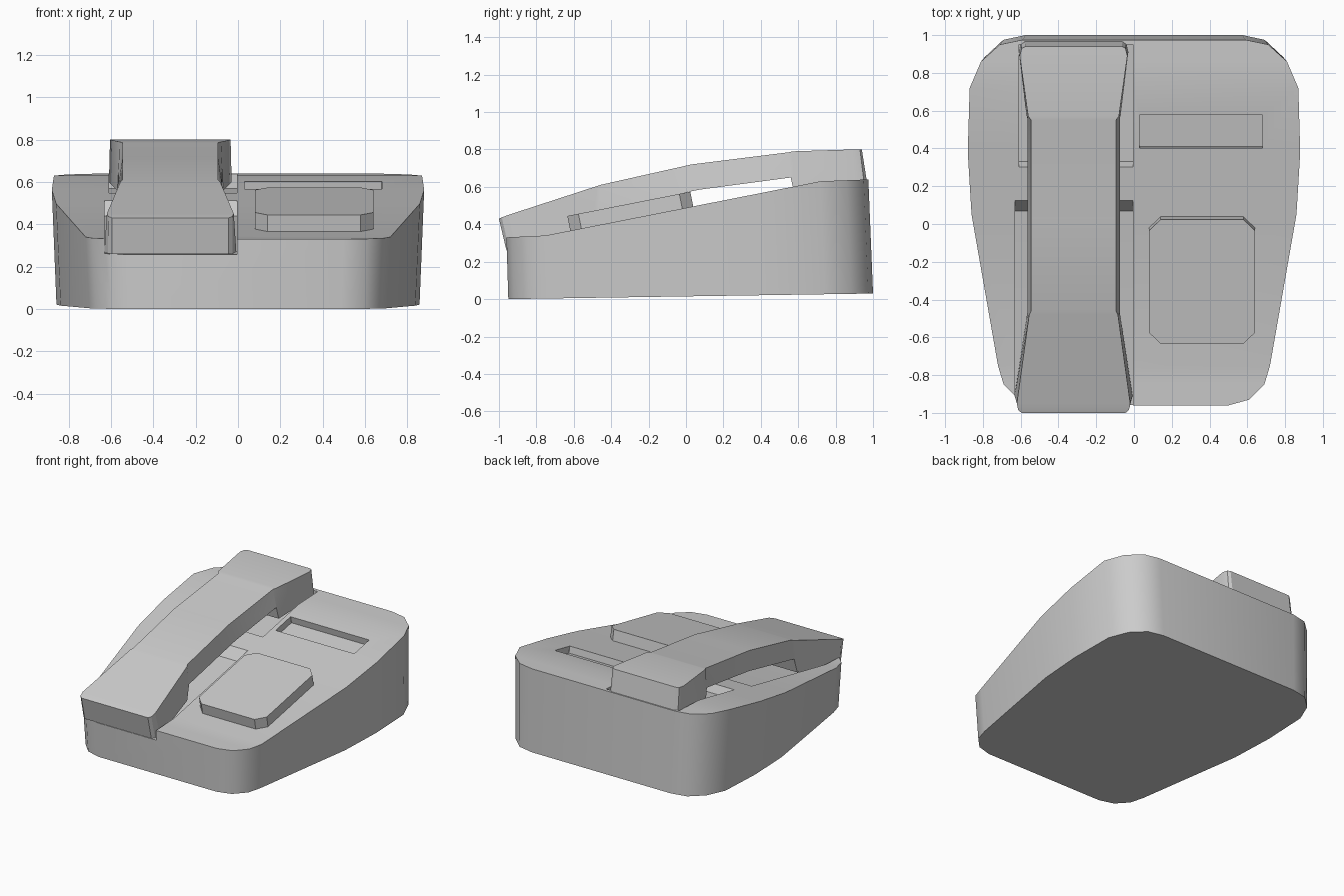
import bpy, bmesh, math

if "Cube" in bpy.data.objects:
    bpy.data.objects.remove(bpy.data.objects["Cube"])

SLOPE = math.atan(0.29 / 1.47)          # tilt of the sloping deck


def deck_z(y):
    pts = [(-0.96, 0.33), (-0.75, 0.34), (0.72, 0.63), (0.98, 0.64)]
    for (y0, z0), (y1, z1) in zip(pts, pts[1:]):
        if y <= y1:
            return z0 + (z1 - z0) * (y - y0) / (y1 - y0)
    return pts[-1][1]


def loft(name, rings):
    """Skin a list of equal rings and cap both ends."""
    bm = bmesh.new()
    vs = [[bm.verts.new(p) for p in r] for r in rings]
    n = len(vs[0])
    for a, b in zip(vs, vs[1:]):
        for i in range(n):
            j = (i + 1) % n
            bm.faces.new((a[i], a[j], b[j], b[i]))
    bm.faces.new(vs[0])
    bm.faces.new(vs[-1])
    bmesh.ops.recalc_face_normals(bm, faces=bm.faces)
    me = bpy.data.meshes.new(name)
    bm.to_mesh(me)
    bm.free()
    ob = bpy.data.objects.new(name, me)
    bpy.context.collection.objects.link(ob)
    return ob


def side_extrude(name, profile, x0, x1):
    return loft(name, [[(x, y, z) for y, z in profile] for x in (x0, x1)])


def activate(ob):
    bpy.ops.object.select_all(action='DESELECT')
    ob.select_set(True)
    bpy.context.view_layer.objects.active = ob


def cut(ob, cutter):
    cutter.hide_render = True
    activate(ob)
    m = ob.modifiers.new("cut", 'BOOLEAN')
    m.operation, m.object, m.solver = 'DIFFERENCE', cutter, 'EXACT'
    bpy.ops.object.modifier_apply(modifier=m.name)
    bpy.data.objects.remove(cutter)


def smooth(ob, deg):
    activate(ob)
    bpy.ops.object.shade_smooth_by_angle(angle=math.radians(deg))


def tilted_slab(name, cx, cy, w, l, low, high, chamfer):
    """Chamfered plate standing square on the sloping deck."""
    a, b, c = w / 2, l / 2, chamfer
    plan = [(-a + c, -b), (a - c, -b), (a, -b + c), (a, b - c),
            (a - c, b), (-a + c, b), (-a, b - c), (-a, -b + c)]
    ob = loft(name, [[(x, y, z) for x, y in plan] for z in (low, high)])
    ob.location = (cx, cy, deck_z(cy))
    ob.rotation_euler = (SLOPE, 0, 0)
    bpy.context.view_layer.update()
    return ob


# Base: mirrored outline, each cross-section runs straight from side to side
half = [(0.50, -0.96), (0.61, -0.93), (0.69, -0.85), (0.72, -0.75),
        (0.86, 0.05), (0.88, 0.38), (0.87, 0.72), (0.81, 0.86),
        (0.71, 0.95), (0.59, 0.975)]
rings = []
for x, y in half:
    t = (y + 0.96) / 1.94
    yb, zb, xb = y + 0.01 + 0.015 * t, 0.03 * t, x * 0.975
    rings.append([(-x, y, deck_z(y)), (x, y, deck_z(y)), (xb, yb, zb), (-xb, yb, zb)])
base = loft("base", rings)

# Cradle recesses for both ends of the handset
cut(base, side_extrude("cradle_front_cutter",
    [(-1.1, 0.24), (-0.75, 0.28), (0.07, 0.44), (0.13, 0.52), (0.13, 0.9), (-1.1, 0.9)], -0.63, -0.005))
cut(base, side_extrude("cradle_back_cutter",
    [(0.33, 0.49), (0.95, 0.57), (0.95, 0.9), (0.30, 0.9), (0.30, 0.55)], -0.61, -0.005))

# Display slot
cut(base, tilted_slab("display_cutter", 0.355, 0.49, 0.65, 0.18, -0.05, 0.1, 0.001))
smooth(base, 32)

# Keypad
tilted_slab("keypad", 0.36, -0.29, 0.56, 0.67, -0.02, 0.08, 0.06)

# Handset: (y top, z top, y bottom, z bottom, half width top, half width bottom)
stations = [
    (-1.00, 0.430, -0.96, 0.26, 0.275, 0.275),
    (-0.985, 0.437, -0.945, 0.262, 0.293, 0.295),
    (-0.95, 0.450, -0.91, 0.27, 0.300, 0.312),
    (-0.48, 0.603, -0.50, 0.36, 0.235, 0.250),
    (-0.46, 0.610, -0.47, 0.47, 0.225, 0.245),
    (0.03, 0.720, 0.07, 0.585, 0.225, 0.245),
    (0.55, 0.785, 0.56, 0.65, 0.225, 0.245),
    (0.57, 0.790, 0.58, 0.56, 0.240, 0.250),
    (0.89, 0.800, 0.91, 0.60, 0.285, 0.290),
    (0.93, 0.800, 0.955, 0.60, 0.275, 0.280),
    (0.94, 0.800, 0.97, 0.61, 0.255, 0.260)]
cx = -0.32
handset = loft("handset", [[(cx - a, yt, zt), (cx + a, yt, zt), (cx + b, yb, zb), (cx - b, yb, zb)]
                           for yt, zt, yb, zb, a, b in stations])
smooth(handset, 25)
